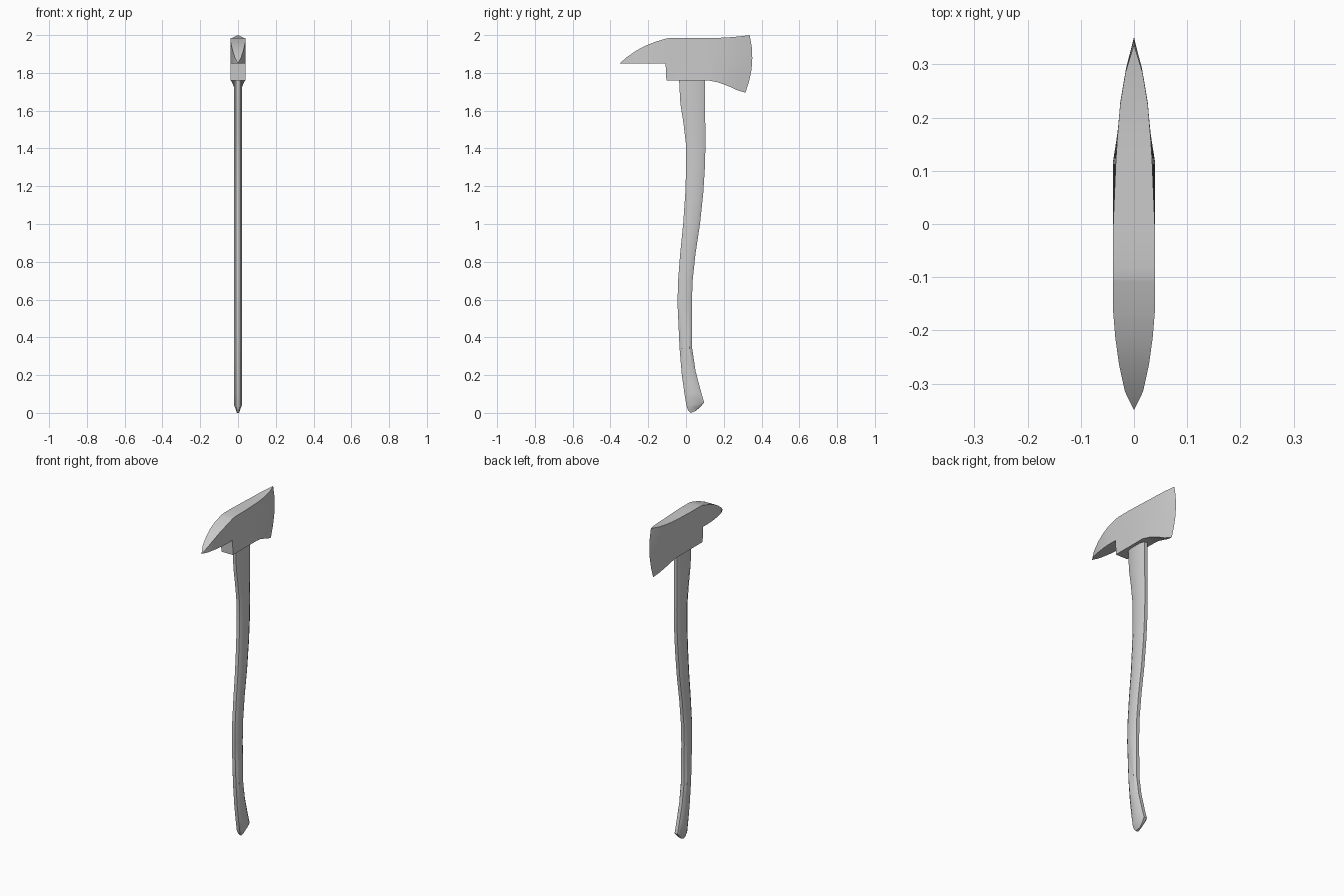
import bpy, bmesh


def make_object(name, rings, smooth_angle):
    """Skin a list of equal-length closed rings and cap both ends."""
    bm = bmesh.new()
    rows = [[bm.verts.new(p) for p in ring] for ring in rings]
    n = len(rows[0])
    for a, b in zip(rows, rows[1:]):
        for i in range(n):
            j = (i + 1) % n
            bm.faces.new((a[i], a[j], b[j], b[i]))
    bm.faces.new(rows[0])
    bm.faces.new(rows[-1])
    bmesh.ops.remove_doubles(bm, verts=bm.verts, dist=0.0003)
    bmesh.ops.dissolve_degenerate(bm, edges=bm.edges, dist=0.0001)
    bmesh.ops.recalc_face_normals(bm, faces=bm.faces)
    mesh = bpy.data.meshes.new(name)
    bm.to_mesh(mesh)
    bm.free()
    obj = bpy.data.objects.new(name, mesh)
    bpy.context.collection.objects.link(obj)
    bpy.context.view_layer.objects.active = obj
    obj.select_set(True)
    bpy.ops.object.shade_smooth_by_angle(angle=smooth_angle)
    obj.select_set(False)
    return obj


# Handle: (front y, front z, back y, back z, half width), chamfered sections
handle_path = [
    (0.012, 0.012, 0.075, 0.030, 0.011),
    (0.003, 0.035, 0.096, 0.055, 0.020),
    (-0.008, 0.10, 0.080, 0.11, 0.020),
    (-0.022, 0.20, 0.051, 0.22, 0.020),
    (-0.034, 0.34, 0.033, 0.34, 0.020),
    (-0.045, 0.58, 0.031, 0.58, 0.020),
    (-0.042, 0.70, 0.035, 0.70, 0.020),
    (-0.031, 0.84, 0.050, 0.84, 0.020),
    (-0.015, 1.00, 0.074, 1.00, 0.020),
    (-0.004, 1.16, 0.091, 1.16, 0.020),
    (0.001, 1.30, 0.100, 1.30, 0.020),
    (0.000, 1.42, 0.103, 1.42, 0.020),
    (-0.013, 1.53, 0.102, 1.53, 0.020),
    (-0.030, 1.64, 0.100, 1.64, 0.020),
    (-0.037, 1.77, 0.100, 1.77, 0.020),
]


def handle_ring(y0, z0, y1, z1, w):
    section = [(-0.5, 0), (-1, 0.2), (-1, 0.8), (-0.5, 1),
               (0.5, 1), (1, 0.8), (1, 0.2), (0.5, 0)]
    return [(u * w, y0 + (y1 - y0) * v, z0 + (z1 - z0) * v) for u, v in section]


rings = [handle_ring(*p) for p in handle_path]
# rounded butt end
rings.insert(0, [(x * 0.6, 0.035 + (y - 0.04) * 0.4, 0.0 + (z - 0.012) * 0.5)
                 for x, y, z in rings[0]])
make_object("handle", rings, 0.6)

# Head: (y, bottom z, top z, bottom half width, top half width)
head_stations = [
    (-0.350, 1.850, 1.851, 0.000, 0.000),
    (-0.315, 1.850, 1.882, 0.017, 0.017),
    (-0.265, 1.850, 1.917, 0.028, 0.028),
    (-0.215, 1.850, 1.944, 0.035, 0.035),
    (-0.167, 1.850, 1.963, 0.039, 0.039),
    (-0.108, 1.850, 1.981, 0.039, 0.039),
    (-0.104, 1.760, 1.982, 0.039, 0.039),
    (-0.083, 1.760, 1.985, 0.039, 0.039),
    (0.000, 1.760, 1.985, 0.039, 0.039),
    (0.120, 1.760, 1.985, 0.039, 0.034),
    (0.165, 1.751, 1.985, 0.032, 0.031),
    (0.225, 1.733, 1.988, 0.025, 0.026),
    (0.285, 1.709, 1.993, 0.011, 0.016),
    (0.337, 1.695, 2.000, 0.000, 0.000),
]
edge_offsets = [-0.022, -0.003, 0.010, 0.014, 0.011, 0.000]


def head_ring(y, zb, zt, wb, wt):
    # the curved cutting edge fades out towards the eye of the head
    fade = max(0.0, (y - 0.165) / (0.337 - 0.165))
    side = []
    for i, offset in enumerate(edge_offsets):
        t = i / (len(edge_offsets) - 1)
        side.append((wb + (wt - wb) * t, y + offset * fade, zb + (zt - zb) * t))
    return side + [(-x, py, z) for x, py, z in reversed(side)]


make_object("axe_head", [head_ring(*s) for s in head_stations], 0.3)
